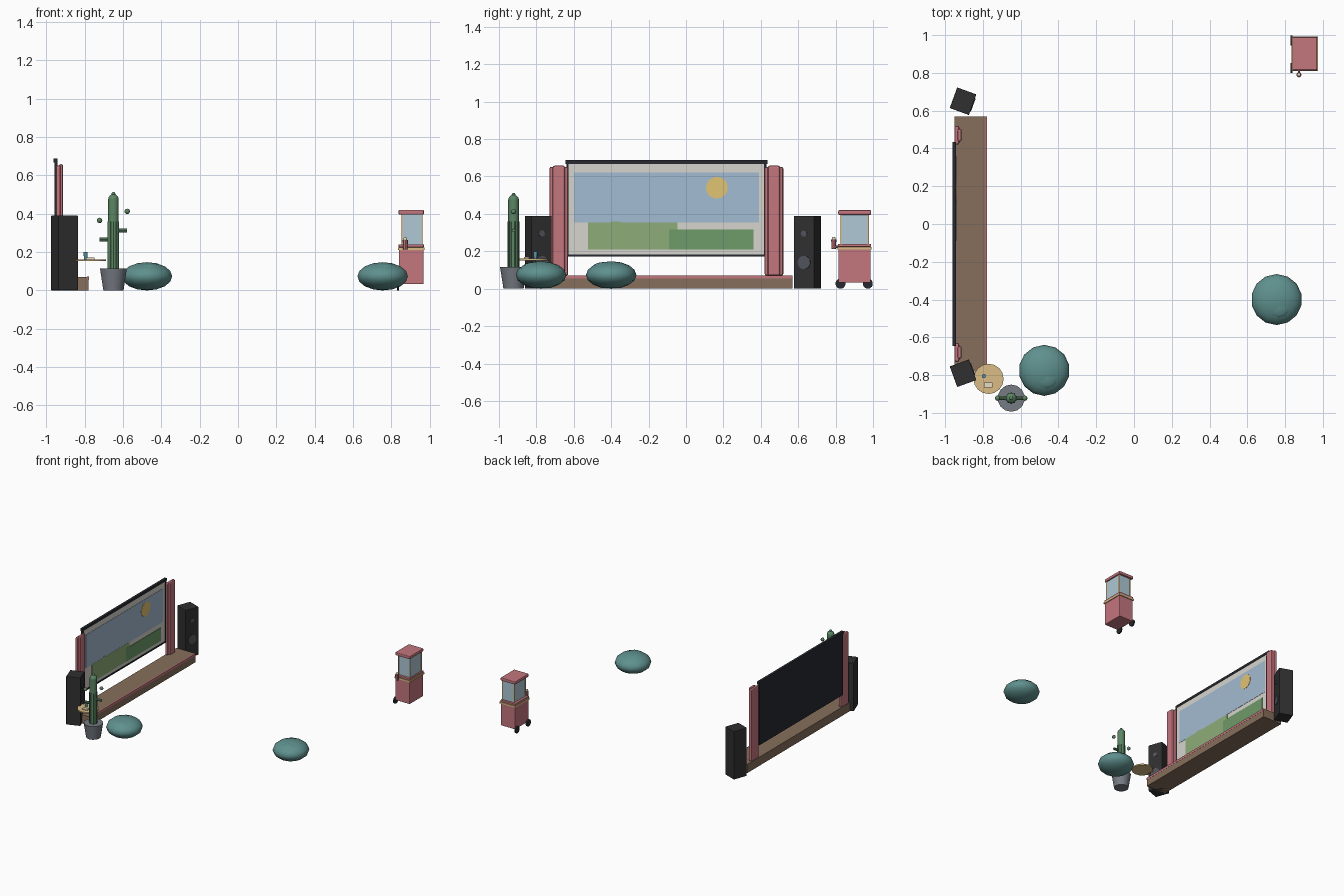
import bpy, math
from mathutils import Vector

if "Cube" in bpy.data.objects:
    bpy.data.objects.remove(bpy.data.objects["Cube"])

MATS = {}
COLORS = {
    "rose": (0.76, 0.46, 0.49), "dark": (0.17, 0.18, 0.20), "black": (0.20, 0.20, 0.20),
    "brown": (0.52, 0.43, 0.36), "white": (0.84, 0.83, 0.80), "sky": (0.63, 0.73, 0.82),
    "lime": (0.55, 0.67, 0.47), "green": (0.43, 0.60, 0.41), "sun": (0.88, 0.76, 0.45),
    "teal": (0.37, 0.56, 0.55), "tan": (0.85, 0.73, 0.52), "slate": (0.46, 0.48, 0.51),
    "cactus": (0.36, 0.52, 0.39), "glass": (0.68, 0.78, 0.83), "cup": (0.35, 0.60, 0.68),
    "cone": (0.32, 0.33, 0.36), "cream": (0.90, 0.86, 0.76),
}


def srgb(c):
    return tuple(v ** 2.2 for v in c) + (1,)


def finish(name, color, smooth=False, bevel=0):
    o = bpy.context.object
    o.name = name
    if color not in MATS:
        MATS[color] = bpy.data.materials.new(color)
        MATS[color].diffuse_color = srgb(COLORS[color])
    o.data.materials.append(MATS[color])
    if bevel:
        m = o.modifiers.new("bevel", 'BEVEL')
        m.width, m.segments = bevel, 2
    if smooth:
        bpy.ops.object.shade_smooth_by_angle(angle=math.radians(40))
    return o


def box(name, color, x, y, z, rot=0, bevel=0):
    """Box from (min, max) ranges, turned about its own vertical axis."""
    mid = [(a + b) / 2 for a, b in (x, y, z)]
    bpy.ops.mesh.primitive_cube_add(size=1, location=mid)
    o = bpy.context.object
    o.scale = [b - a for a, b in (x, y, z)]
    bpy.ops.object.transform_apply(location=False, rotation=False, scale=True)
    o.rotation_euler.z = rot
    return finish(name, color, bevel=bevel)


def rod(name, color, a, b, r1, r2=None, sides=12, smooth=True):
    """Cylinder or cone frustum from point a to point b."""
    a, b = Vector(a), Vector(b)
    d = b - a
    bpy.ops.mesh.primitive_cone_add(vertices=sides, radius1=r1, radius2=r1 if r2 is None else r2,
                                    depth=d.length, location=(a + b) / 2,
                                    rotation=d.to_track_quat('Z', 'Y').to_euler())
    return finish(name, color, smooth)


def ball(name, color, loc, r, scale=(1, 1, 1), seg=12, rings=8):
    bpy.ops.mesh.primitive_uv_sphere_add(segments=seg, ring_count=rings, radius=r, location=loc)
    bpy.context.object.scale = scale
    return finish(name, color, True)


# Low stage with a rose trim strip along its front edge
box("stage", "brown", (-0.95, -0.785), (-0.78, 0.57), (0, 0.07))
box("stage_trim", "rose", (-0.787, -0.778), (-0.78, 0.57), (0.054, 0.071))
box("stage_fascia", "brown", (-0.787, -0.779), (-0.78, 0.57), (0, 0.054))

# Projection screen: dark backing, frame bars, white sheet
box("screen_back", "dark", (-0.958, -0.948), (-0.64, 0.43), (0.172, 0.686))
box("screen_sheet", "white", (-0.949, -0.945), (-0.628, 0.418), (0.184, 0.672))
box("frame_top", "dark", (-0.962, -0.942), (-0.645, 0.435), (0.668, 0.688))
box("frame_bottom", "dark", (-0.958, -0.942), (-0.64, 0.43), (0.172, 0.184))
for side, y in (("left", -0.64), ("right", 0.418)):
    box("frame_" + side, "dark", (-0.958, -0.942), (y, y + 0.012), (0.172, 0.686))

# Landscape picture in thin layers
box("picture_sky", "sky", (-0.946, -0.943), (-0.60, 0.39), (0.353, 0.622))
box("picture_meadow", "lime", (-0.946, -0.942), (-0.525, -0.045), (0.21, 0.354))
box("picture_meadow_bump", "lime", (-0.946, -0.942), (-0.40, -0.35), (0.35, 0.36))
box("picture_hill", "green", (-0.946, -0.941), (-0.09, 0.36), (0.21, 0.316))
rod("picture_sun", "sun", (-0.946, 0.165, 0.54), (-0.941, 0.165, 0.54), 0.058, sides=20)

# Curtains either side of the screen: a broad panel and a narrower front fold
for side, y in (("left", -0.68), ("right", 0.47)):
    s = 1 if y > 0 else -1
    box("curtain_" + side, "rose", (-0.95, -0.925), (y - 0.05, y + 0.05), (0.07, 0.652), bevel=0.01)
    box("curtain_fold_" + side, "rose", (-0.935, -0.912), (y - 0.033, y + 0.033),
        (0.07, 0.658), bevel=0.01)

# Tower speakers turned in towards the audience
for side, y, deg in (("left", -0.79, 20), ("right", 0.65, -20)):
    a = math.radians(deg)
    c = Vector((-0.905, y, 0))
    n = Vector((math.cos(a), math.sin(a), 0))
    box("speaker_" + side, "black", (c.x - 0.054, c.x + 0.054), (y - 0.058, y + 0.058),
        (0, 0.39), rot=a, bevel=0.003)
    for part, z, r in (("tweeter", 0.295, 0.017), ("woofer", 0.14, 0.036)):
        p = c + Vector((0, 0, z))
        rod(part + "_" + side, "cone", p + n * 0.05, p + n * 0.058, r)

# Round side table top with a drink and a snack box
rod("table_top", "tan", (-0.77, -0.82, 0.152), (-0.77, -0.82, 0.162), 0.08, sides=16)
rod("cup", "cup", (-0.795, -0.805, 0.162), (-0.795, -0.805, 0.20), 0.009, 0.011)
box("snack_box", "cream", (-0.793, -0.748), (-0.865, -0.84), (0.162, 0.17))

# Potted cactus with short arms and separate tip balls
cx, cy = -0.65, -0.922
rod("plant_pot", "slate", (cx, cy, 0), (cx, cy, 0.115), 0.054, 0.072, sides=14)
rod("cactus_trunk", "cactus", (cx, cy, 0.115), (cx, cy, 0.475), 0.029, sides=10)
ball("cactus_crown", "cactus", (cx, cy, 0.473), 0.029, seg=10)
ball("cactus_bud", "cactus", (cx, cy, 0.503), 0.010)
for i in range(10):
    t = 2 * math.pi * (i + 0.5) / 10
    p = (cx + 0.028 * math.cos(t), cy + 0.028 * math.sin(t))
    rod("cactus_rib", "cactus", (*p, 0.115), (*p, 0.36), 0.004, sides=6)
for side, s, z in (("left", -1, 0.265), ("right", 1, 0.312)):
    rod("cactus_arm_" + side, "cactus", (cx, cy, z), (cx + s * 0.072, cy, z), 0.01, sides=8)
    ball("cactus_tip_" + side, "cactus", (cx + s * 0.072, cy, z + 0.1), 0.014)

# Bean bags, each with a shallow seat pad
for i, (x, y) in enumerate(((-0.475, -0.775), (0.755, -0.40))):
    ball("bean_bag_%d" % i, "teal", (x, y, 0.073), 0.135, (1, 1, 0.545), seg=14)
    ball("bean_bag_seat_%d" % i, "teal", (x + 0.01, y - 0.03, 0.115), 0.07, (1, 1, 0.4))

# Snack cart: cabinet, counter, glass case, corner posts and roof
box("cart_cabinet", "rose", (0.84, 0.968), (0.815, 0.987), (0.032, 0.213), bevel=0.004)
box("cart_rail", "tan", (0.835, 0.974), (0.81, 0.993), (0.211, 0.224))
box("cart_counter", "rose", (0.838, 0.97), (0.812, 0.99), (0.224, 0.24), bevel=0.004)
box("cart_glass", "glass", (0.857, 0.96), (0.83, 0.975), (0.24, 0.395))
for x in (0.854, 0.957):
    for y in (0.827, 0.971):
        box("cart_post", "tan", (x, x + 0.007), (y, y + 0.007), (0.24, 0.396))
box("cart_roof", "rose", (0.838, 0.97), (0.814, 0.99), (0.395, 0.42), bevel=0.006)
for y in (0.826, 0.972):
    rod("cart_wheel", "dark", (0.829, y, 0.027), (0.84, y, 0.027), 0.027, sides=14)

# Snack bag hanging at the front of the cart
rod("snack_bag", "rose", (0.873, 0.79, 0.212), (0.873, 0.79, 0.262), 0.011, 0.014, sides=8)
rod("snack_bag_hook", "rose", (0.873, 0.79, 0.225), (0.873, 0.815, 0.225), 0.006, sides=8)
ball("snack_ball", "cream", (0.873, 0.79, 0.267), 0.01, seg=10, rings=6)

for m in bpy.data.materials:
    if m.users and not m.is_grease_pencil:
        m.use_nodes = True
        m.node_tree.nodes["Principled BSDF"].inputs["Base Color"].default_value = m.diffuse_color
